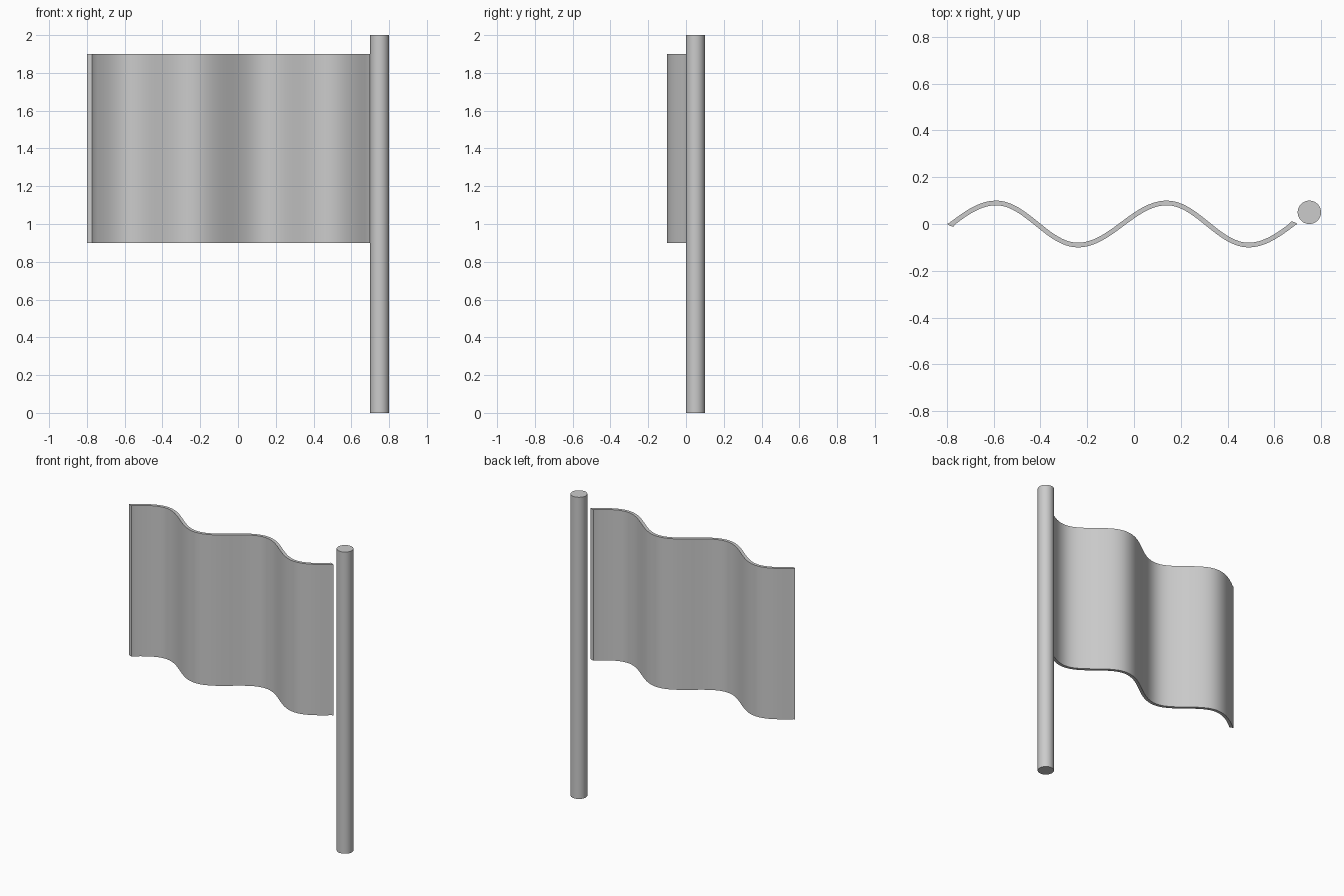
import bpy, bmesh, math

if "Cube" in bpy.data.objects:
    bpy.data.objects.remove(bpy.data.objects["Cube"])

H = 0.010                                              # half cloth thickness
CREST_X = [-0.97, -0.59, -0.24, 0.14, 0.49, 0.87]      # trough, crest, trough ...
MID = -0.05                                            # wave is point-symmetric about x = MID


def wave(x):
    """Centreline height and slope of the waving cloth."""
    for i in range(5):
        a, b = CREST_X[i], CREST_X[i + 1]
        if x <= b:
            s = -0.09 if i % 2 == 0 else 0.09
            k = math.pi / (b - a)
            return s * math.cos(k * (x - a)), -s * k * math.sin(k * (x - a))


def finish(name, bm):
    bmesh.ops.recalc_face_normals(bm, faces=bm.faces)
    mesh = bpy.data.meshes.new(name)
    bm.to_mesh(mesh)
    bm.free()
    ob = bpy.data.objects.new(name, mesh)
    bpy.context.collection.objects.link(ob)
    bpy.ops.object.select_all(action='DESELECT')
    ob.select_set(True)
    bpy.context.view_layer.objects.active = ob
    bpy.ops.object.shade_smooth_by_angle(angle=math.radians(35))
    return ob


# Flag: upper edge of the wave, then the same edge turned half round
N = 90
edge = [(-0.8, 0.0)]
for i in range(N + 1):
    x = -0.79 + (0.66 + 0.79) * i / N
    y, s = wave(x)
    edge.append((x, y + H * math.sqrt(1 + s * s)))
edge += [(0.672, 0.011), (0.685, 0.009)]
outline = edge + [(2 * MID - x, -y) for x, y in edge]

bm = bmesh.new()
base = bm.faces.new([bm.verts.new((x, y, 0.9)) for x, y in outline])
ext = bmesh.ops.extrude_face_region(bm, geom=[base], use_keep_orig=True)
top = [v for v in ext["geom"] if isinstance(v, bmesh.types.BMVert)]
bmesh.ops.translate(bm, verts=top, vec=(0, 0, 1.0))
finish("flag", bm)

# Pole
bm = bmesh.new()
bmesh.ops.create_cone(bm, cap_ends=True, segments=64, radius1=0.05, radius2=0.05, depth=2)
bmesh.ops.translate(bm, verts=bm.verts, vec=(0.75, 0.05, 1))
finish("pole", bm)
